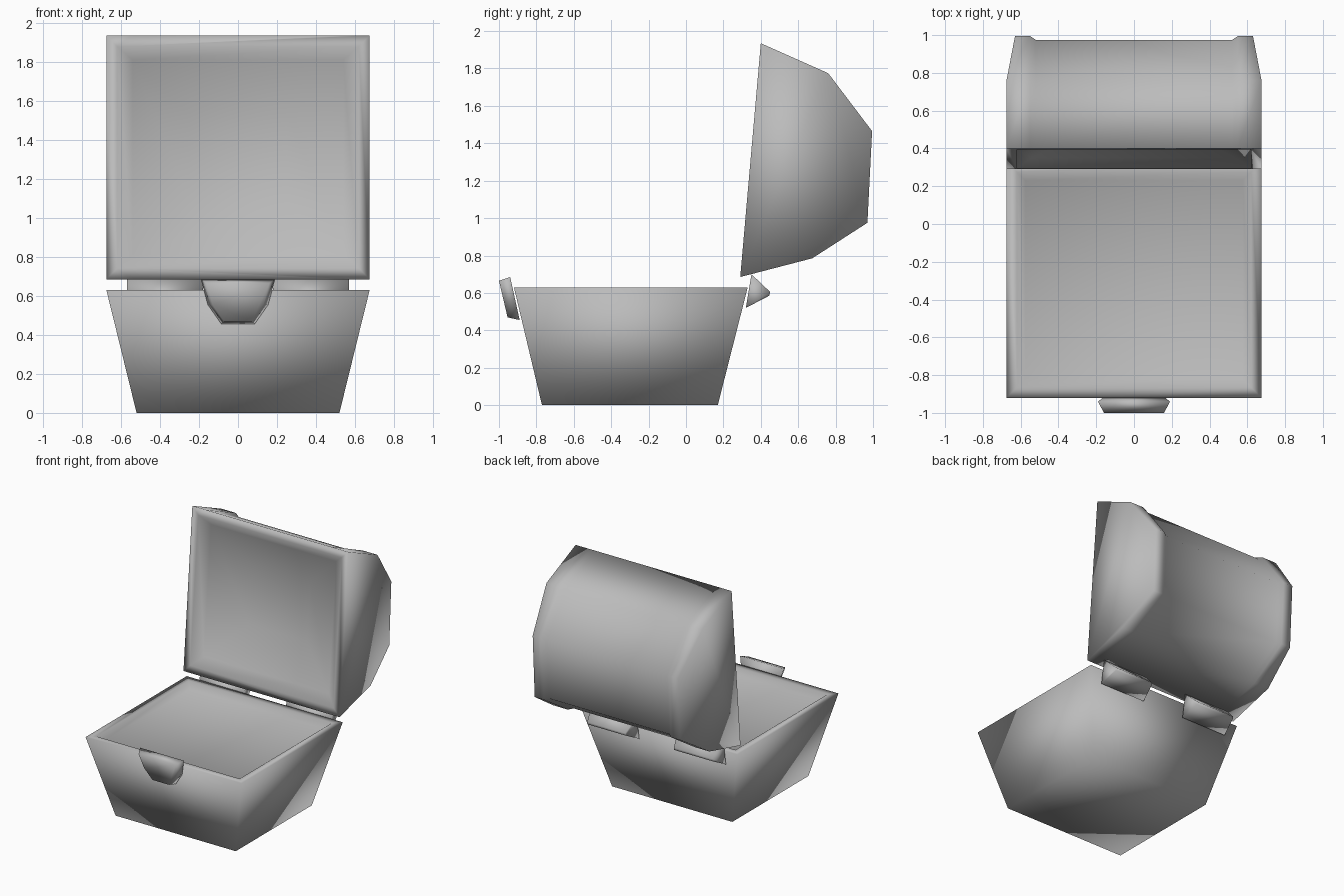
import bpy, bmesh

old = bpy.data.objects.get("Cube")
if old:
    bpy.data.objects.remove(old, do_unlink=True)

grey = bpy.data.materials.new("plain grey")
grey.use_nodes = True
grey.diffuse_color = (0.5, 0.5, 0.5, 1)
bsdf = next(n for n in grey.node_tree.nodes if n.type == 'BSDF_PRINCIPLED')
bsdf.inputs["Base Color"].default_value = (0.5, 0.5, 0.5, 1)
bsdf.inputs["Roughness"].default_value = 0.8


def finish(name, bm):
    bmesh.ops.recalc_face_normals(bm, faces=bm.faces[:])
    for f in bm.faces:
        f.smooth = True
    mesh = bpy.data.meshes.new(name)
    bm.to_mesh(mesh)
    bm.free()
    mesh.materials.append(grey)
    obj = bpy.data.objects.new(name, mesh)
    bpy.context.scene.collection.objects.link(obj)
    return obj


def add_ring(bm, pts):
    return [bm.verts.new(p) for p in pts]


def bridge(bm, a, b, closed=True):
    n = len(a)
    for i in range(n if closed else n - 1):
        j = (i + 1) % n
        bm.faces.new((a[i], a[j], b[j], b[i]))


def loft(name, rings):
    """Skin a stack of rings and cap both ends."""
    bm = bmesh.new()
    loops = [add_ring(bm, r) for r in rings]
    for a, b in zip(loops, loops[1:]):
        bridge(bm, a, b)
    bm.faces.new(loops[0])
    bm.faces.new(loops[-1])
    return finish(name, bm)


def rect(hx, y0, y1, z):
    return [(-hx, y0, z), (hx, y0, z), (hx, y1, z), (-hx, y1, z)]


# Flared body with a lip around a shallow filled top
loft("chest_body", [
    rect(0.52, -0.77, 0.17, 0.0),
    rect(0.675, -0.92, 0.33, 0.63),
    rect(0.62, -0.865, 0.275, 0.63),
    rect(0.575, -0.82, 0.23, 0.595),
])

# Lid: barrel profile (y, z) with raised bands at both ends
outer = [(0.40, 1.935), (0.76, 1.775), (0.995, 1.465),
         (0.97, 0.975), (0.675, 0.785), (0.29, 0.685)]
inner = [(0.40, 1.935), (0.75, 1.755), (0.975, 1.455),
         (0.95, 0.985), (0.67, 0.805), (0.29, 0.685)]
end_x = [0.675, 0.675, 0.63, 0.63, 0.675, 0.675]


def lid_section(side, xs, profile):
    return [(side * x, y, z) for x, (y, z) in zip(xs, profile)]


bm = bmesh.new()
stations = [(-1, end_x, outer), (-1, [0.55] * 6, outer), (-1, [0.52] * 6, inner),
            (1, [0.52] * 6, inner), (1, [0.55] * 6, outer), (1, end_x, outer)]
secs = [add_ring(bm, lid_section(*s)) for s in stations]
for a, b in zip(secs, secs[1:]):
    bridge(bm, a, b, closed=False)
bm.faces.new(secs[0])
bm.faces.new(secs[-1])


# Lid opening: flat rim, then a dished lining
def opening_ring(hx, margin, depth):
    return [(x, 0.29 + 0.11 * v + depth, 0.685 + 1.25 * v)
            for x, v in ((-hx, margin), (hx, margin), (hx, 1 - margin), (-hx, 1 - margin))]


loops = [add_ring(bm, opening_ring(*r))
         for r in ((0.62, 0.045, 0.0), (0.54, 0.10, 0.05), (0.25, 0.32, 0.17))]
for a, b in zip(loops, loops[1:]):
    bridge(bm, a, b)
bm.faces.new(loops[-1])
bl, br, tr, tl = loops[0]
bm.faces.new([s[5] for s in secs] + [br, bl])
bm.faces.new([s[0] for s in secs] + [tr, tl])
bm.faces.new((secs[0][0], secs[0][5], bl, tl))
bm.faces.new((secs[-1][5], secs[-1][0], tr, br))
finish("chest_lid", bm)

# Front latch: tilted tongue with a smaller front face
latch = [(-0.19, 0.685), (0.19, 0.685), (0.155, 0.555),
         (0.085, 0.455), (-0.085, 0.455), (-0.155, 0.555)]
back = [(x, -0.94 + (0.685 - z) * 0.22, z) for x, z in latch]
front = [(x * 0.84, -1.0 + (0.685 - z) * 0.2, 0.665 - (0.685 - z) * 0.85) for x, z in latch]
loft("front_latch", [back, front])

# Two wedge-shaped hinges at the back
for side, name in ((1, "left_hinge"), (-1, "right_hinge")):
    a, b = side * 0.18, side * 0.57
    c, d = side * 0.21, side * 0.54
    loft(name, [
        [(a, 0.32, 0.52), (b, 0.32, 0.52), (b, 0.35, 0.70), (a, 0.35, 0.70)],
        [(c, 0.445, 0.585), (d, 0.445, 0.585), (d, 0.45, 0.605), (c, 0.45, 0.605)],
    ])
